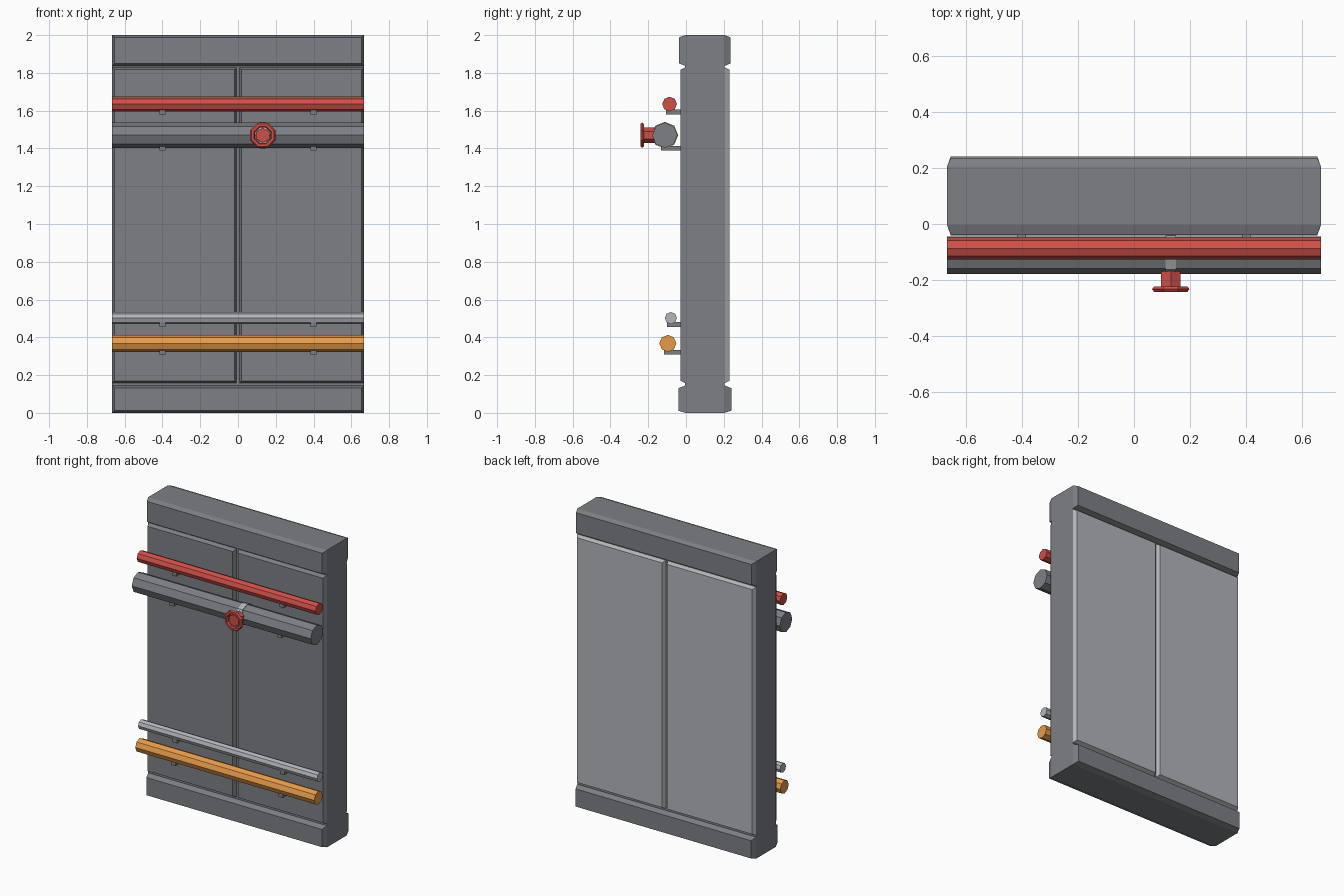
import bpy, bmesh, math
from mathutils import Matrix

if "Cube" in bpy.data.objects:
    bpy.data.objects.remove(bpy.data.objects["Cube"])


def material(name, rgb):
    m = bpy.data.materials.new(name)
    m.diffuse_color = (*rgb, 1)
    m.use_nodes = True
    m.node_tree.nodes["Principled BSDF"].inputs["Base Color"].default_value = m.diffuse_color
    return m


WALL = material("wall_grey", (0.207, 0.214, 0.235))
RED = material("red", (0.62, 0.08, 0.065))
ORANGE = material("orange", (0.80, 0.33, 0.07))
SILVER = material("silver", (0.45, 0.46, 0.49))


def finish(name, bm, mat):
    bmesh.ops.recalc_face_normals(bm, faces=bm.faces)
    me = bpy.data.meshes.new(name)
    bm.to_mesh(me)
    bm.free()
    me.materials.append(mat)
    ob = bpy.data.objects.new(name, me)
    bpy.context.collection.objects.link(ob)
    return ob


def slab(name, x, z, y, xi, zi, mat=WALL):
    """Block from base rectangle (x, z) at y[0] to inset rectangle (xi, zi) at y[1]."""
    bm = bmesh.new()
    rings = []
    for (xa, xb), (za, zb), yy in ((x, z, y[0]), (xi, zi, y[1])):
        rings.append([bm.verts.new((px, yy, pz)) for px, pz in
                      ((xa, za), (xb, za), (xb, zb), (xa, zb))])
    a, b = rings
    bm.faces.new(a)
    bm.faces.new(b)
    for i in range(4):
        j = (i + 1) % 4
        bm.faces.new((a[i], a[j], b[j], b[i]))
    return finish(name, bm, mat)


def box(name, x, y, z, mat):
    return slab(name, x, z, y, x, z, mat)


def cylinder(name, centre, radius, length, sides, axis, mat):
    bm = bmesh.new()
    rot = Matrix.Rotation(math.pi / 2, 4, 'Y' if axis == 'X' else 'X')
    bmesh.ops.create_cone(bm, cap_ends=True, segments=sides, radius1=radius,
                          radius2=radius, depth=length,
                          matrix=Matrix.Translation(centre) @ rot)
    return finish(name, bm, mat)


W = 0.666
F, B = -0.004, 0.205          # core front and back planes

# Wall core
box("wall_core", (-W, W), (F, B), (0, 2), WALL)

# Raised bands and panels on both faces; the back panels are light
for side, base, top_y, low_y, panel_y, mat in (
        ("front", F, -0.037, -0.041, -0.029, WALL),
        ("back", B, 0.236, 0.241, 0.229, SILVER)):
    slab(side + "_top_band", (-W, W), (1.837, 2.0), (base, top_y),
         (-W + 0.013, W - 0.013), (1.850, 1.988))
    slab(side + "_bottom_band", (-W, W), (0.0, 0.145), (base, low_y),
         (-W + 0.013, W - 0.013), (0.012, 0.131))
    for label, s in (("left", -1), ("right", 1)):
        slab(f"{side}_{label}_panel", sorted((s * 0.007, s * W)), (0.158, 1.829),
             (base, panel_y), sorted((s * 0.019, s * 0.653)), (0.170, 1.817), mat)

# Pipes with a pair of wall brackets each: name, y, z, radius, material
for name, y, z, r, mat in (("upper_red", -0.087, 1.635, 0.039, RED),
                           ("large_grey", -0.112, 1.470, 0.067, WALL),
                           ("thin_silver", -0.080, 0.502, 0.032, SILVER),
                           ("lower_orange", -0.096, 0.368, 0.045, ORANGE)):
    cylinder(name + "_pipe", (0, y, z), r, 2 * W, 8, 'X', mat)
    for label, x in (("left", -0.4), ("right", 0.4)):
        box(f"{name}_{label}_bracket", (x - 0.016, x + 0.016), (y - 0.02, -0.026),
            (z - r - 0.015, z - r + 0.011), WALL)

# Valve: strap round the pipe, hexagonal hub and octagonal hand wheel
VX, VZ = 0.131, 1.470
cylinder("valve_strap", (VX, -0.112, VZ), 0.071, 0.036, 8, 'X', SILVER)
cylinder("valve_hub", (VX, -0.198, VZ), 0.04, 0.07, 6, 'Y', RED)

bm = bmesh.new()
N = 8
profile = ((0.044, -0.231), (0.050, -0.242), (0.064, -0.242),
           (0.072, -0.232), (0.064, -0.222), (0.050, -0.222))
rings = []
for i in range(N):
    a = 2 * math.pi * (i + 0.5) / N
    rings.append([bm.verts.new((VX + r * math.cos(a), y, VZ + r * math.sin(a)))
                  for r, y in profile])
for i in range(N):
    p, q = rings[i], rings[(i + 1) % N]
    for k in range(len(profile)):
        m = (k + 1) % len(profile)
        bm.faces.new((p[k], p[m], q[m], q[k]))
finish("valve_wheel", bm, RED)
